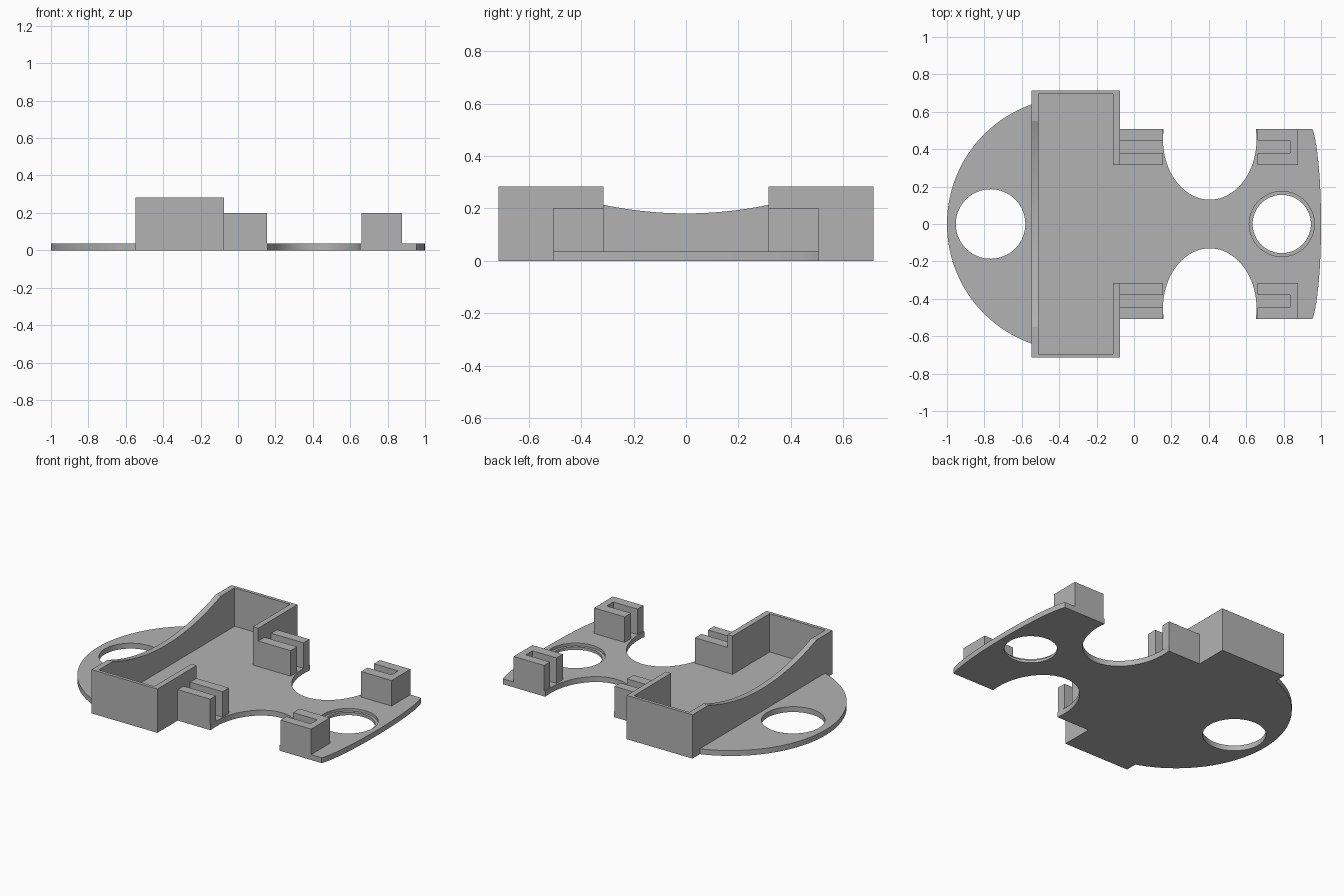
import bpy, bmesh
from math import sin, cos, acos, asin, pi, radians, sqrt
from mathutils import Vector

cube = bpy.data.objects.get("Cube")
if cube:
    bpy.data.objects.remove(cube, do_unlink=True)

grey = bpy.data.materials.new("plain_grey")
grey.use_nodes = True
colour = (0.45, 0.45, 0.45, 1)
grey.diffuse_color = colour
grey.node_tree.nodes["Principled BSDF"].inputs["Base Color"].default_value = colour

PLATE = 0.035          # plate thickness
BOX_BACK, BOX_FRONT, BOX_SIDE, BOX_TOP = -0.547, -0.076, 0.715, 0.283
CLIP_IN, CLIP_OUT, CLIP_TOP = 0.315, 0.507, 0.2
SLOT_IN, SLOT_OUT = 0.38, 0.447


def prism(name, outline, lo, hi, axis="z"):
    """Extrude a closed outline: (x, y) along z, or (y, z) along x."""
    def place(p, h):
        return (p[0], p[1], h) if axis == "z" else (h, p[0], p[1])
    bm = bmesh.new()
    face = bm.faces.new([bm.verts.new(place(p, lo)) for p in outline])
    ext = bmesh.ops.extrude_face_region(bm, geom=[face])
    shift = Vector((0, 0, hi - lo) if axis == "z" else (hi - lo, 0, 0))
    bmesh.ops.translate(bm, vec=shift,
                        verts=[g for g in ext["geom"] if isinstance(g, bmesh.types.BMVert)])
    bmesh.ops.recalc_face_normals(bm, faces=bm.faces)
    mesh = bpy.data.meshes.new(name)
    bm.to_mesh(mesh)
    bm.free()
    mesh.materials.append(grey)
    obj = bpy.data.objects.new(name, mesh)
    bpy.context.collection.objects.link(obj)
    return obj


def select(obj):
    bpy.ops.object.select_all(action="DESELECT")
    obj.select_set(True)
    bpy.context.view_layer.objects.active = obj


def arc(cx, cy, rx, ry, start, end, n):
    return [(cx + rx * cos(start + (end - start) * i / n),
             cy + ry * sin(start + (end - start) * i / n)) for i in range(n + 1)]


def drill(obj, x, radius, lo, hi):
    """Cut a round hole on the centre line."""
    cutter = prism("hole_cutter", arc(x, 0, radius, radius, 0, 2 * pi, 64)[:-1], lo, hi)
    cutter.hide_render = True
    mod = obj.modifiers.new("hole", "BOOLEAN")
    mod.operation, mod.solver, mod.object = "DIFFERENCE", "EXACT", cutter
    select(obj)
    bpy.ops.object.modifier_apply(modifier=mod.name)
    bpy.data.objects.remove(cutter, do_unlink=True)


def smooth(obj):
    select(obj)
    bpy.ops.object.shade_smooth_by_angle(angle=radians(30))


# Base plate: round tail, box footprint, waist notches, bowed nose
r = 0.678
half = arc(r - 1, 0, r, r, pi, acos((BOX_BACK + 1 - r) / r), 32)
half += [(BOX_BACK, BOX_SIDE), (BOX_FRONT, BOX_SIDE), (BOX_FRONT, CLIP_OUT)]
lift = asin((CLIP_OUT - 0.45) / 0.32)
half += arc(0.405, 0.45, 0.25, 0.32, pi - lift, 2 * pi + lift, 48)
half += arc(0.935, 0, 0.065, 0.53, asin(CLIP_OUT / 0.53), 0, 20)
outline = half + [(x, -y) for x, y in reversed(half[1:-1])]
plate = prism("base_plate", outline, 0, PLATE)
drill(plate, -0.767, 0.186, -0.1, 0.1)
drill(plate, 0.79, 0.156, -0.1, 0.1)
drill(plate, 0.79, 0.174, 0.018, 0.1)
smooth(plate)

# Back wall of the box with its dipped top edge
dip_half, dip = 0.55, 0.102
radius = (dip_half ** 2 + dip ** 2) / (2 * dip)
sweep = asin(dip_half / radius)
top = arc(0, BOX_TOP - dip + radius, radius, radius, -pi / 2 - sweep, -pi / 2 + sweep, 40)
wall = [(-BOX_SIDE, PLATE), (-BOX_SIDE, BOX_TOP)] + top
wall += [(BOX_SIDE, BOX_TOP), (BOX_SIDE, PLATE)]
back_wall = prism("box_back_wall", wall, BOX_BACK, -0.51, "x")
select(back_wall)
bpy.ops.object.shade_smooth_by_angle(angle=radians(12))

for side, s in (("left", 1), ("right", -1)):
    def part(name, pts, hi):
        prism(f"{side}_{name}", [(x, s * y) for x, y in pts], PLATE, hi)

    # Side wall that turns the front corner of the box
    part("box_wall", [(-0.51, BOX_SIDE), (BOX_FRONT, BOX_SIDE), (BOX_FRONT, CLIP_IN),
                      (-0.113, CLIP_IN), (-0.113, 0.694), (-0.51, 0.694)], BOX_TOP)

    # Pair of upright plates beside the box
    for name, a, b in (("inner_clip", CLIP_IN, SLOT_IN), ("outer_clip", SLOT_OUT, CLIP_OUT)):
        part(name, [(BOX_FRONT, a), (0.156, a), (0.156, b), (BOX_FRONT, b)], CLIP_TOP)

    # Slotted bracket at the nose, open towards the box
    part("nose_bracket", [(0.66, CLIP_IN), (0.878, CLIP_IN), (0.878, CLIP_OUT),
                          (0.66, CLIP_OUT), (0.66, SLOT_OUT), (0.833, SLOT_OUT),
                          (0.833, SLOT_IN), (0.66, SLOT_IN)], CLIP_TOP)
